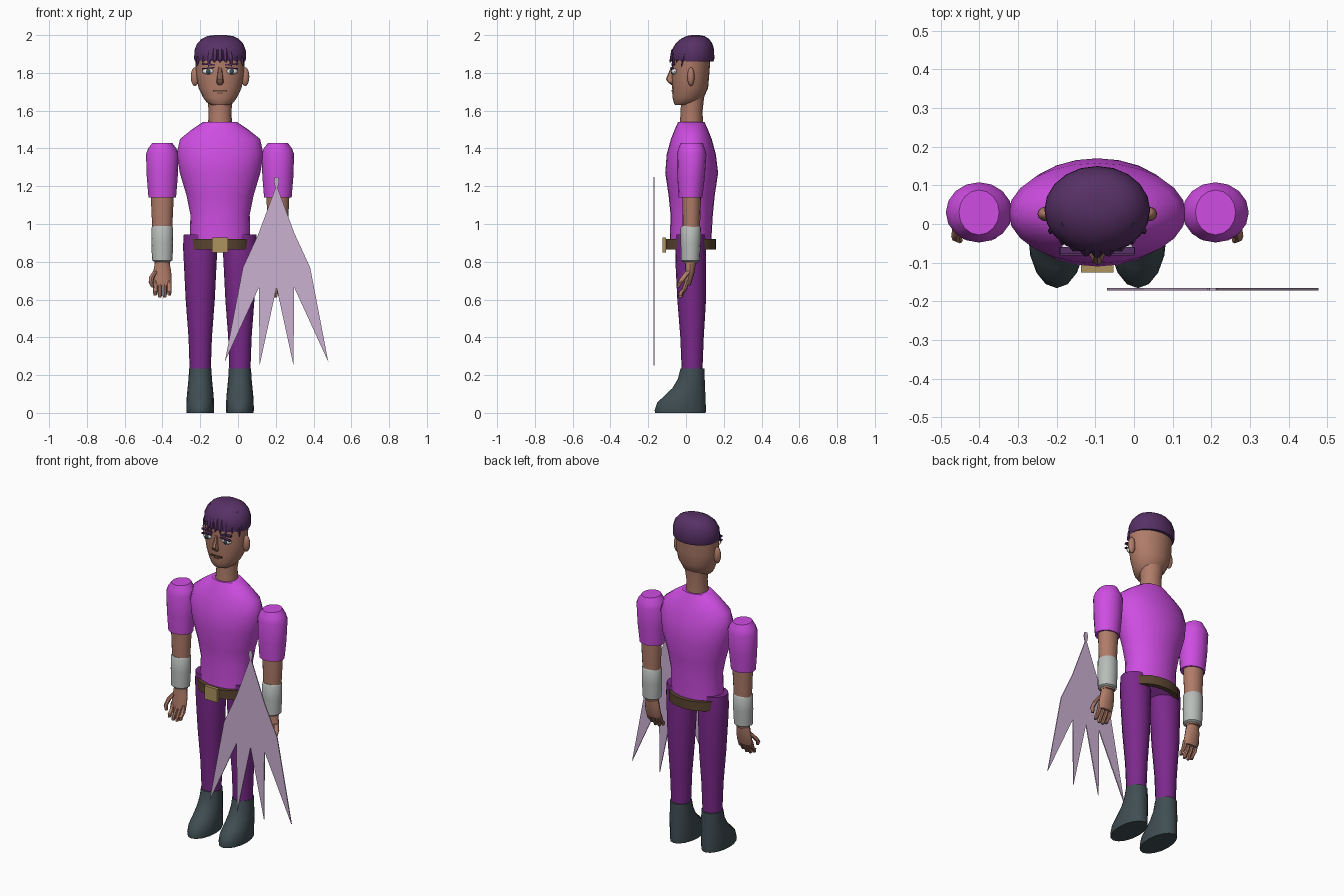
import bpy, bmesh, math
from mathutils import Matrix

CX, CY = -0.095, 0.028   # body centre line


def material(name, r, g, b):
    m = bpy.data.materials.new(name)
    m.diffuse_color = (r, g, b, 1)
    return m


SHIRT = material("magenta cloth", 0.62, 0.075, 0.76)
PANTS = material("deep purple cloth", 0.20, 0.022, 0.26)
BOOT = material("slate leather", 0.05, 0.075, 0.085)
SKIN = material("brown skin", 0.43, 0.20, 0.14)
HAIR = material("dark violet hair", 0.095, 0.03, 0.13)
BELT = material("brown leather", 0.10, 0.058, 0.03)
BRASS = material("brass", 0.42, 0.29, 0.11)
CUFF = material("pale grey", 0.48, 0.51, 0.49)
WING = material("pale mauve", 0.60, 0.44, 0.64)
WHITE = material("eye white", 0.80, 0.80, 0.80)


def finish(name, bm, mat, smooth=True):
    bmesh.ops.recalc_face_normals(bm, faces=bm.faces)
    me = bpy.data.meshes.new(name)
    bm.to_mesh(me)
    bm.free()
    me.materials.append(mat)
    ob = bpy.data.objects.new(name, me)
    bpy.context.collection.objects.link(ob)
    if smooth:
        bpy.ops.object.select_all(action='DESELECT')
        ob.select_set(True)
        bpy.context.view_layer.objects.active = ob
        bpy.ops.object.shade_smooth_by_angle(angle=math.radians(40))
    return ob


def loft(name, rings, mat, n=16, closed=False):
    """Skin horizontal ellipses given as (z, cx, cy, rx, ry)."""
    bm = bmesh.new()
    loops = []
    for z, cx, cy, rx, ry in rings:
        loops.append([bm.verts.new((cx + rx * math.cos(2 * math.pi * i / n),
                                    cy + ry * math.sin(2 * math.pi * i / n), z)) for i in range(n)])
    pairs = list(zip(loops, loops[1:]))
    if closed:
        pairs.append((loops[-1], loops[0]))
    for a, b in pairs:
        for i in range(n):
            j = (i + 1) % n
            bm.faces.new((a[i], a[j], b[j], b[i]))
    if not closed:
        bm.faces.new(loops[0])
        bm.faces.new(loops[-1])
    return finish(name, bm, mat)


def ball(name, loc, size, mat):
    bm = bmesh.new()
    bmesh.ops.create_uvsphere(bm, u_segments=12, v_segments=8, radius=1,
                              matrix=Matrix.Translation(loc) @ Matrix.Diagonal((*size, 1)))
    return finish(name, bm, mat)


def box(name, loc, size, mat, tilt=0):
    bm = bmesh.new()
    bmesh.ops.create_cube(bm, size=1, matrix=Matrix.Translation(loc) @
                          Matrix.Rotation(tilt, 4, 'Y') @ Matrix.Diagonal((*size, 1)))
    return finish(name, bm, mat, False)


# Torso and neck
loft("shirt", [(0.87, CX, 0.025, 0.155, 0.108), (0.93, CX, 0.025, 0.16, 0.11),
               (1.05, CX, 0.03, 0.157, 0.112), (1.15, CX, 0.03, 0.177, 0.122),
               (1.27, CX, 0.03, 0.213, 0.14), (1.37, CX, 0.028, 0.23, 0.13),
               (1.45, CX, 0.028, 0.212, 0.108), (1.50, CX, 0.028, 0.15, 0.088),
               (1.54, CX, 0.028, 0.09, 0.07)], SHIRT, 24)
loft("neck", [(1.52, CX, 0.028, 0.064, 0.062), (1.60, CX, 0.03, 0.06, 0.058),
              (1.68, CX, 0.035, 0.07, 0.062)], SKIN)

# Belt and buckle
loft("belt", [(0.865, CX, 0.025, 0.170, 0.135), (0.92, CX, 0.025, 0.170, 0.135),
              (0.92, CX, 0.025, 0.150, 0.105), (0.865, CX, 0.025, 0.150, 0.105)],
     BELT, 24, closed=True)
box("buckle", (CX, -0.115, 0.888), (0.085, 0.02, 0.08), BRASS)

# Head
loft("head", [(1.63, CX, -0.01, 0.048, 0.048), (1.645, CX, 0.0, 0.072, 0.066),
              (1.67, CX, 0.012, 0.09, 0.083), (1.72, CX, 0.022, 0.114, 0.095),
              (1.79, CX, 0.024, 0.128, 0.099), (1.88, CX, 0.028, 0.130, 0.102)], SKIN, 20)
loft("nose", [(1.735, CX, -0.068, 0.010, 0.008), (1.75, CX, -0.08, 0.02, 0.016),
              (1.768, CX, -0.086, 0.017, 0.02), (1.83, CX, -0.068, 0.009, 0.012)], SKIN, 8)
box("mouth", (CX, -0.072, 1.705), (0.075, 0.008, 0.008), BELT)
box("lower_lip", (CX, -0.072, 1.693), (0.03, 0.006, 0.004), BELT)
for s, side in ((-1, "left"), (1, "right")):
    x = CX + s * 0.062
    ball(side + "_ear", (CX + s * 0.133, 0.026, 1.78), (0.022, 0.019, 0.05), SKIN)
    ball(side + "_eye", (x, -0.062, 1.808), (0.032, 0.016, 0.016), WHITE)
    ball(side + "_iris", (x, -0.074, 1.808), (0.013, 0.006, 0.014), BOOT)
    box(side + "_upper_lid", (x, -0.073, 1.825), (0.066, 0.016, 0.006), HAIR, s * 0.1)
    box(side + "_eyebrow", (x, -0.068, 1.845), (0.07, 0.018, 0.009), HAIR, -s * 0.08)

# Hair cap with a fringe of pointed strands
loft("hair_cap", [(1.86, CX, 0.036, 0.132, 0.109), (1.875, CX, 0.036, 0.137, 0.114),
                  (1.92, CX, 0.037, 0.136, 0.112), (1.955, CX, 0.042, 0.122, 0.098),
                  (1.98, CX, 0.047, 0.098, 0.075), (1.995, CX, 0.05, 0.068, 0.048),
                  (2.0, CX, 0.05, 0.03, 0.02)], HAIR, 20)
for i in range(9):
    t = (i - 4) / 4
    x = CX + t * 0.115
    y = -0.078 + 0.062 * t * t
    tip = 1.835 if i in (0, 2, 6, 8) else 1.855
    loft("fringe_strand", [(tip, x + 0.008 * t, y - 0.008, 0.002, 0.002),
                           (1.875, x, y, 0.013, 0.009),
                           (1.92, x * 0.9 + CX * 0.1, y + 0.012, 0.016, 0.014),
                           (1.97, x * 0.75 + CX * 0.25, y * 0.5 + 0.01, 0.007, 0.008)], HAIR, 6)

# Arms, hands, legs and boots on both sides
for s, side in ((-1, "left"), (1, "right")):
    a = CX + s * 0.306
    loft(side + "_sleeve", [(1.14, a, 0.024, 0.073, 0.063), (1.25, a, 0.027, 0.082, 0.073),
                            (1.37, a, 0.03, 0.086, 0.078), (1.40, a, 0.03, 0.075, 0.07),
                            (1.43, a, 0.03, 0.052, 0.058)], SHIRT)
    loft(side + "_forearm", [(0.79, a, 0.025, 0.04, 0.036), (0.98, a, 0.028, 0.053, 0.046),
                             (1.15, a, 0.03, 0.061, 0.05)], SKIN)
    loft(side + "_cuff", [(0.80, a, 0.023, 0.042, 0.04), (0.808, a, 0.023, 0.054, 0.05),
                          (0.90, a, 0.025, 0.058, 0.053), (0.98, a, 0.026, 0.056, 0.054),
                          (0.99, a, 0.026, 0.05, 0.048)], CUFF)
    loft(side + "_palm", [(0.675, a, 0.005, 0.044, 0.019), (0.70, a, 0.01, 0.05, 0.023),
                          (0.75, a, 0.02, 0.047, 0.026), (0.81, a, 0.024, 0.036, 0.03)], SKIN, 12)
    for k in range(4):
        f = a - s * (k - 1.5) * 0.025
        low = 0.61 + (0.012 if k in (0, 3) else 0)
        loft(side + "_finger", [(low, f, -0.03, 0.008, 0.010), (low + 0.02, f, -0.025, 0.012, 0.014),
                                (0.655, f, -0.008, 0.012, 0.014),
                                (0.70, f, 0.006, 0.012, 0.014)], SKIN, 8)
    loft(side + "_thumb", [(0.665, a + s * 0.05, -0.042, 0.008, 0.008),
                           (0.69, a + s * 0.06, -0.032, 0.012, 0.014),
                           (0.72, a + s * 0.055, -0.01, 0.014, 0.016),
                           (0.75, a + s * 0.035, 0.012, 0.014, 0.016)], SKIN, 8)

    g = CX + s * 0.105
    loft(side + "_leg", [(0.20, g, 0.032, 0.055, 0.054), (0.40, g, 0.032, 0.062, 0.062),
                         (0.60, g, 0.03, 0.077, 0.076), (0.78, g, 0.026, 0.086, 0.081),
                         (0.88, g, 0.025, 0.091, 0.081), (0.945, g, 0.025, 0.087, 0.078)], PANTS)
    loft(side + "_boot", [(0.0, g, -0.03, 0.072, 0.134), (0.015, g, -0.03, 0.074, 0.136),
                          (0.055, g, -0.024, 0.073, 0.128), (0.09, g, -0.006, 0.071, 0.109),
                          (0.13, g, 0.014, 0.067, 0.087), (0.18, g, 0.028, 0.062, 0.071),
                          (0.235, g, 0.034, 0.059, 0.063)], BOOT)

# Flat jagged wing sheet hanging in front
WX = 0.204
half = [(0.008, 1.25), (0.014, 1.225), (0.006, 1.19), (0.095, 0.95), (0.178, 0.77),
        (0.274, 0.27), (0.093, 0.665), (0.09, 0.25)]
outline = half + [(0, 0.665)] + [(-x, z) for x, z in reversed(half)]
bm = bmesh.new()
sheet = bm.faces.new([bm.verts.new((WX + x, -0.172, z)) for x, z in outline])
ext = bmesh.ops.extrude_face_region(bm, geom=[sheet], use_keep_orig=True)
bmesh.ops.translate(bm, vec=(0, 0.006, 0),
                    verts=[v for v in ext["geom"] if isinstance(v, bmesh.types.BMVert)])
finish("wing_sheet", bm, WING, False)
